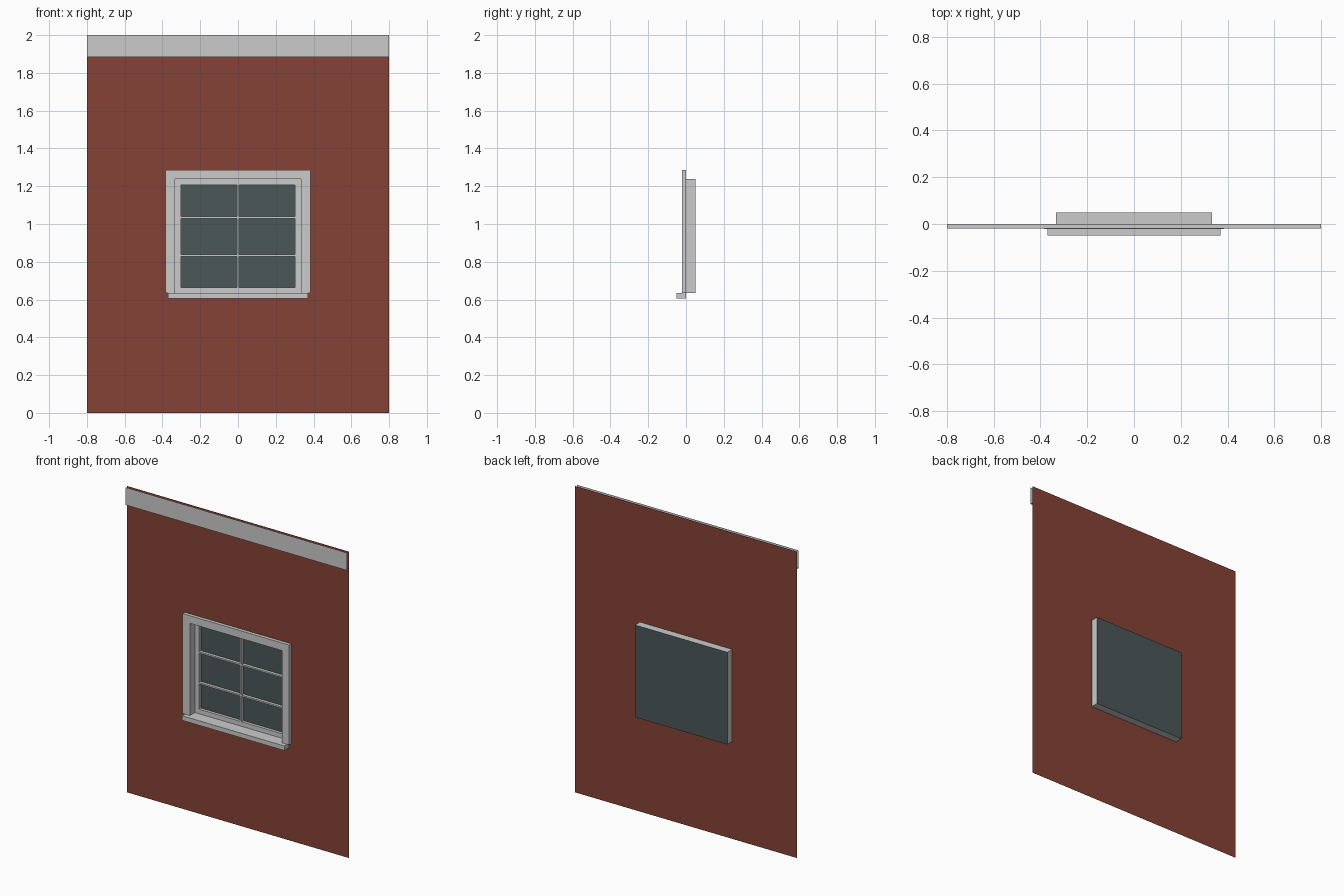
import bpy

if "Cube" in bpy.data.objects:
    bpy.data.objects.remove(bpy.data.objects["Cube"])

HX, Z0, Z1 = 0.333, 0.635, 1.237      # window opening


def material(name, rgb):
    m = bpy.data.materials.new(name)
    m.diffuse_color = (*rgb, 1)
    m.use_nodes = True
    m.node_tree.nodes["Principled BSDF"].inputs["Base Color"].default_value = m.diffuse_color
    return m


BRICK = material("brick_red", (0.235, 0.055, 0.038))
GLASS = material("dark_glass", (0.07, 0.095, 0.098))


def rect(hx, z0, z1, y, cx=0):
    return [(cx - hx, y, z0), (cx + hx, y, z0), (cx + hx, y, z1), (cx - hx, y, z1)]


def arch(hx, z1, y):
    return [(hx, y, Z0), (hx, y, z1), (-hx, y, z1), (-hx, y, Z0)]


def bridge(name, loops, closed=True, cap=False, ends=False, mat=None):
    """Join successive point loops with quads; optionally close the last loop or the open ends."""
    n = len(loops[0])
    verts = [p for loop in loops for p in loop]
    faces = []
    for k in range(len(loops) - 1):
        for i in range(n if closed else n - 1):
            j = (i + 1) % n
            faces.append((k * n + i, k * n + j, k * n + n + j, k * n + n + i))
    if cap:
        faces.append([(len(loops) - 1) * n + i for i in range(n)])
    if ends:
        faces.append([k * n for k in range(len(loops))])
        faces.append([k * n + n - 1 for k in reversed(range(len(loops)))])
    me = bpy.data.meshes.new(name)
    me.from_pydata(verts, [], faces)
    ob = bpy.data.objects.new(name, me)
    bpy.context.collection.objects.link(ob)
    if mat:
        me.materials.append(mat)
    return ob


# Thin wall sheet with the window opening
bridge("wall", [rect(0.8, 0, 2, 0), rect(HX, Z0, Z1, 0)], mat=BRICK)

# Top trim band: underside and front only
bridge("top_trim", [[(-0.8, y, z), (0.8, y, z)]
                    for y, z in ((0, 1.885), (-0.02, 1.885), (-0.02, 2))], closed=False)

# Raised casing around the sides and top of the opening
bridge("casing", [arch(0.385, 1.287, 0), arch(0.385, 1.287, -0.022),
                  arch(HX, Z1, -0.022), arch(HX, Z1, 0)], closed=False, ends=True)

# Projecting sill
bridge("sill", [rect(0.37, 0.605, Z0, 0), rect(0.37, 0.605, Z0, -0.05)], cap=True)

# Reveal box behind the wall, and the glass closing its back
bridge("window_reveal", [rect(HX, Z0, Z1, 0), rect(HX, Z0, Z1, 0.05)])
bridge("glass_pane", [rect(HX, Z0, Z1, 0.05)], cap=True, mat=GLASS)

# Sash frame and glazing bars
SX, S0, S1 = 0.303, 0.665, 1.207
bridge("sash_frame", [rect(HX, Z0, Z1, 0.03), rect(SX, S0, S1, 0.03),
                      rect(SX, S0, S1, 0.049)])
bridge("vertical_bar", [rect(0.005, S0, S1, 0.049), rect(0.005, S0, S1, 0.03)], cap=True)
for z in (0.834, 1.035):
    for s in (-1, 1):
        half = (SX - 0.005) / 2
        cx = s * (0.005 + half)
        bridge("horizontal_bar", [rect(half, z - 0.005, z + 0.005, y, cx)
                                  for y in (0.049, 0.03)], cap=True)
